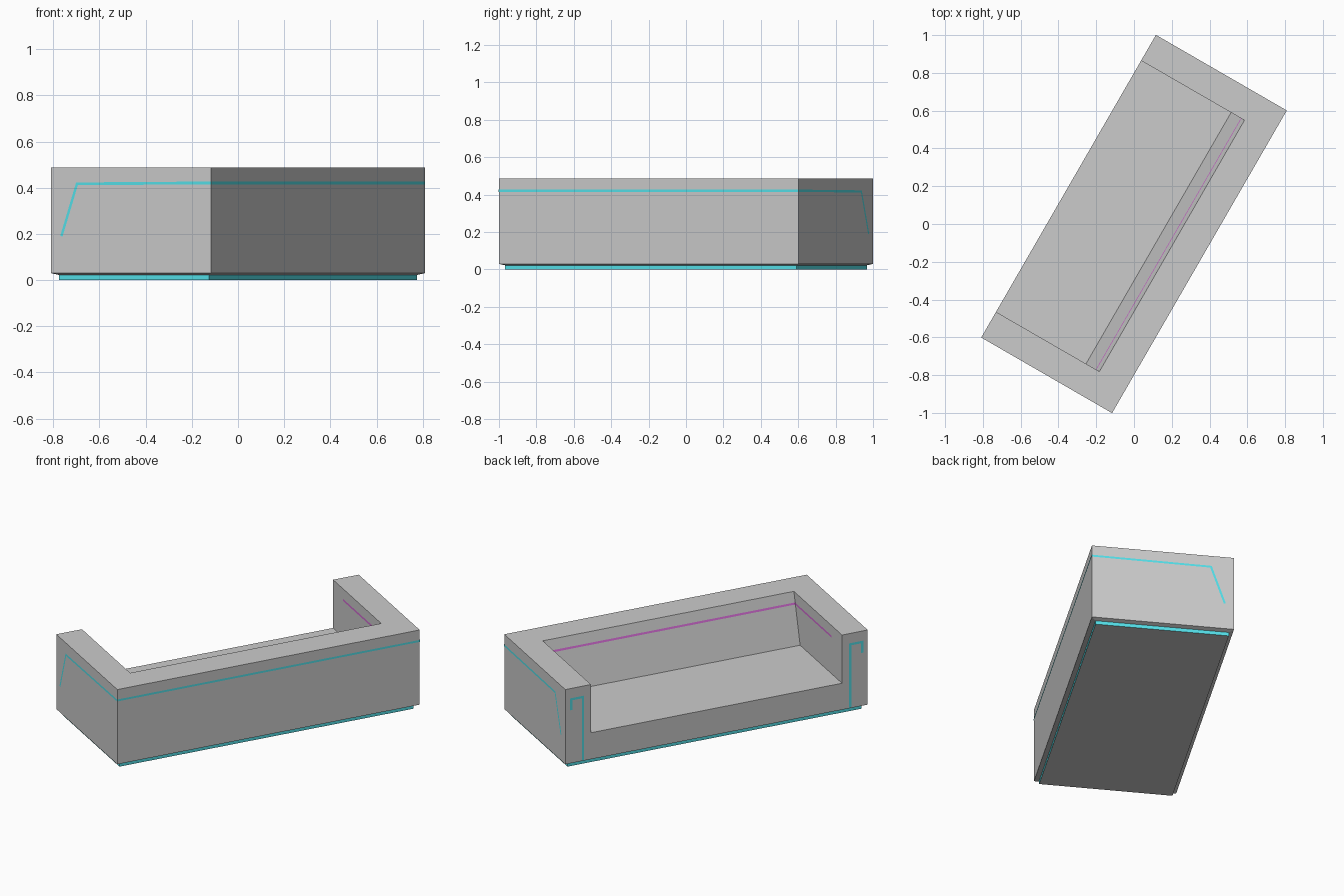
import bpy, bmesh, math
from mathutils import Vector, Matrix

if "Cube" in bpy.data.objects:
    bpy.data.objects.remove(bpy.data.objects["Cube"])

TURN = Matrix.Rotation(math.radians(60), 4, 'Z')   # whole sofa stands turned
HX, HY, TOP = 0.925, 0.40, 0.487                   # half length, half depth, height
INX, SEAT = 0.768, 0.192                           # inner arm face, seat height
BACK_LOW, BACK_TOP = -0.15, -0.232                 # inner back at seat and at top
LINE_Z, W, LIFT = 0.421, 0.012, 0.002              # light strips


def material(name, color):
    m = bpy.data.materials.new(name)
    m.diffuse_color = color
    m.use_nodes = True
    m.node_tree.nodes["Principled BSDF"].inputs["Base Color"].default_value = m.diffuse_color
    return m


cyan = material("cyan_light", (0.09, 0.75, 0.82, 1))
magenta = material("magenta_light", (0.65, 0.15, 0.65, 1))
grey = material("grey", (0.8, 0.8, 0.8, 1))


def finish(name, bm, mats=()):
    me = bpy.data.meshes.new(name)
    bm.to_mesh(me)
    bm.free()
    ob = bpy.data.objects.new(name, me)
    bpy.context.collection.objects.link(ob)
    for m in mats:
        me.materials.append(m)
    ob.matrix_world = TURN
    return ob


def skin(bm, rings, cap_top=True):
    """Join equal rings of points into walls and cap the ends."""
    loops = [[bm.verts.new(p) for p in r] for r in rings]
    n = len(loops[0])
    for a, b in zip(loops, loops[1:]):
        for i in range(n):
            j = (i + 1) % n
            bm.faces.new((a[i], a[j], b[j], b[i]))
    bm.faces.new(loops[0][::-1])
    if cap_top:
        bm.faces.new(loops[-1])
    bmesh.ops.recalc_face_normals(bm, faces=bm.faces)


def rect(inset, z):
    x, y = HX - inset, HY - inset
    return [(-x, -y, z), (x, -y, z), (x, y, z), (-x, y, z)]


def ribbon(name, points, normal, mat, width=W):
    """Flat mitred strip just above a surface."""
    n = Vector(normal).normalized()
    pts = [Vector(p) + n * LIFT for p in points]
    sides = [n.cross((b - a).normalized()) for a, b in zip(pts, pts[1:])]
    bm = bmesh.new()
    pairs = []
    for i, p in enumerate(pts):
        s0, s1 = sides[max(i - 1, 0)], sides[min(i, len(sides) - 1)]
        m = (s0 + s1).normalized()
        m *= width / 2 / m.dot(s0)
        pairs.append((bm.verts.new(p - m), bm.verts.new(p + m)))
    for (r0, l0), (r1, l1) in zip(pairs, pairs[1:]):
        bm.faces.new((r0, r1, l1, l0))
    return finish(name, bm, [mat])


# Body block, slightly undercut along the bottom edge
bm = bmesh.new()
skin(bm, [rect(0.025, 0.022), rect(0, 0.03), rect(0, TOP)])
body = finish("sofa_body", bm)

# Seat hollow with a leaning backrest, open at the front
bm = bmesh.new()
slope = (BACK_TOP - BACK_LOW) / (TOP - SEAT)
profile = [(HY + 0.1, SEAT), (HY + 0.1, TOP + 0.1),
           (BACK_TOP + slope * 0.1, TOP + 0.1), (BACK_LOW, SEAT)]
skin(bm, [[(x, y, z) for y, z in profile] for x in (-INX, INX)])
cutter = finish("seat_cutter", bm)
cutter.hide_render = True
cutter.hide_set(True)
cut = body.modifiers.new("seat_hollow", 'BOOLEAN')
cut.object, cut.operation, cut.solver = cutter, 'DIFFERENCE', 'EXACT'

# The hollow is baked in and the cutter removed
baked = bpy.data.meshes.new_from_object(
    body.evaluated_get(bpy.context.evaluated_depsgraph_get()))
body.modifiers.clear()
body.data = baked
bpy.data.objects.remove(cutter)

# Plinth with glowing sides
bm = bmesh.new()
skin(bm, [rect(0.025, 0), rect(0.025, 0.022)], cap_top=False)
for f in bm.faces:
    f.material_index = 0 if abs(f.normal.z) > 0.5 else 1
finish("plinth", bm, [grey, cyan])

# Outer and inner strips on the back
ribbon("back_outer_strip", [(-HX, -HY, LINE_Z), (HX, -HY, LINE_Z)], (0, -1, 0), cyan)
in_y = BACK_LOW + slope * (LINE_Z - SEAT)
ribbon("back_inner_strip", [(-INX, in_y, LINE_Z), (INX, in_y, LINE_Z)],
       (0, 1, -slope), magenta)

# Strips on both arms: outside, inside and hooked strip on the front
for side, s in (("left", -1), ("right", 1)):
    ribbon(side + "_arm_outer_strip",
           [(s * HX, -HY, LINE_Z), (s * HX, 0.27, 0.417), (s * HX, 0.348, 0.19)],
           (s, 0, 0), cyan)
    ribbon(side + "_arm_inner_strip",
           [(s * INX, in_y, LINE_Z), (s * INX, 0.268, LINE_Z)], (-s, 0, 0), magenta)
    ribbon(side + "_arm_front_strip",
           [(s * 0.818, HY, 0.035), (s * 0.818, HY, LINE_Z),
            (s * 0.89, HY, LINE_Z), (s * 0.89, HY, 0.355)],
           (0, 1, 0), cyan, 0.014)
